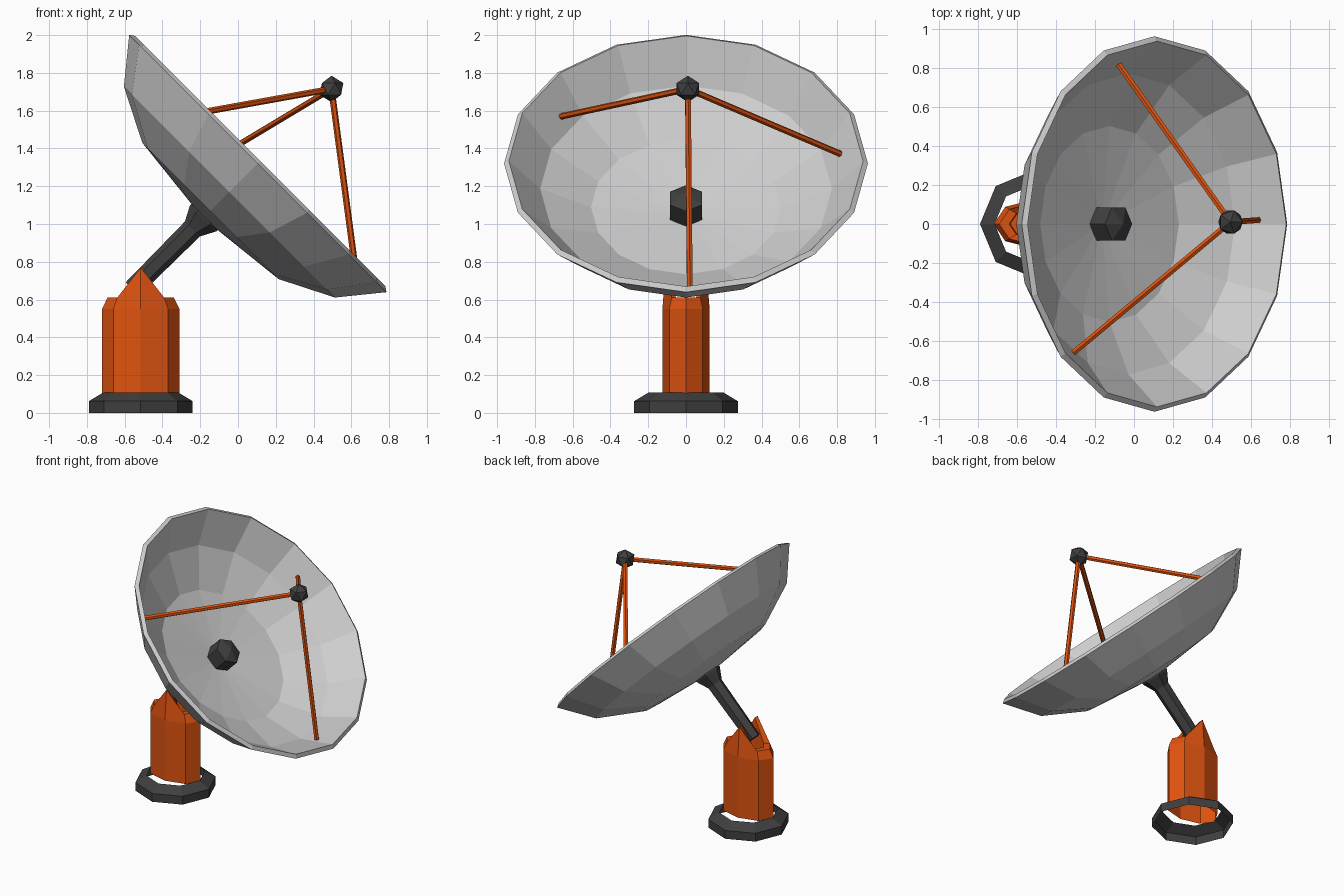
import bpy, bmesh, math
from mathutils import Matrix, Vector

if "Cube" in bpy.data.objects:
    bpy.data.objects.remove(bpy.data.objects["Cube"])


def material(name, rgb):
    m = bpy.data.materials.new(name)
    m.diffuse_color = (*rgb, 1)
    m.use_nodes = True
    m.node_tree.nodes["Principled BSDF"].inputs["Base Color"].default_value = m.diffuse_color
    return m


GREY = material("light grey", (0.62, 0.62, 0.62))
DARK = material("dark grey", (0.05, 0.05, 0.05))
ORANGE = material("orange", (0.72, 0.085, 0.005))


def finish(name, bm, mat, matrix=Matrix()):
    bmesh.ops.transform(bm, matrix=matrix, verts=bm.verts)
    me = bpy.data.meshes.new(name)
    bm.to_mesh(me)
    bm.free()
    me.materials.append(mat)
    ob = bpy.data.objects.new(name, me)
    bpy.context.collection.objects.link(ob)
    return ob


def lathe(name, profile, sides, mat, matrix=Matrix(), squash=1.0, lift=None):
    """Revolve (radius, height) points; radius 0 closes to a point."""
    bm = bmesh.new()
    rings = []
    for k, (r, z) in enumerate(profile):
        if r == 0:
            rings.append([bm.verts.new((0, 0, z))] * sides)
            continue
        ring = []
        for i in range(sides):
            t = 2 * math.pi * i / sides
            h = lift(k, i) if lift else 0
            ring.append(bm.verts.new((r * math.cos(t), squash * r * math.sin(t), z + h)))
        rings.append(ring)
    for lo, hi in zip(rings, rings[1:]):
        for i in range(sides):
            j = (i + 1) % sides
            bm.faces.new(list(dict.fromkeys((lo[i], lo[j], hi[j], hi[i]))))
    return finish(name, bm, mat, matrix)


def rod(name, a, b, radius, sides, mat):
    a, b = Vector(a), Vector(b)
    d = b - a
    bm = bmesh.new()
    bmesh.ops.create_cone(bm, cap_ends=True, segments=sides, radius1=radius,
                          radius2=radius, depth=d.length)
    m = Matrix.Translation((a + b) / 2) @ d.to_track_quat('Z', 'Y').to_matrix().to_4x4()
    return finish(name, bm, mat, m)


# Foot: open bevelled octagonal ring
foot = Matrix.Translation((-0.515, 0, 0))
lathe("base", [(0.275, 0), (0.275, 0.062), (0.2, 0.107)], 8, DARK, foot)

# Tower: squashed octagon, side corners pulled up into two fork peaks
lathe("tower",
      [(0.205, 0.1), (0.205, 0.55), (0.176, 0.61), (0.125, 0.61), (0.12, 0.53), (0, 0.53)],
      8, ORANGE, foot, squash=0.61,
      lift=lambda k, i: 0.16 if k in (2, 3) and i in (2, 6) else 0)

# Dish frame: origin at the rim centre, z along the dish axis
tilt = Matrix.Translation((0.105, 0, 1.32)) @ Matrix.Rotation(math.radians(45), 4, 'Y')

# Dish: thick faceted bowl
lathe("dish",
      [(0, -0.41), (0.51, -0.355), (0.79, -0.213), (0.963, 0),
       (0.938, 0.018), (0.772, -0.188), (0.503, -0.326), (0, -0.382)],
      16, GREY, tilt)

# Arm and hub passing through the dish
lathe("arm_and_hub",
      [(0, -0.94), (0.05, -0.94), (0.056, -0.49), (0.098, -0.41), (0.098, -0.26), (0, -0.225)],
      6, DARK, tilt)

# Feed and its three struts
feed = (0.495, 0.01, 1.715)
bm = bmesh.new()
bmesh.ops.create_icosphere(bm, subdivisions=1, radius=0.07)
finish("feed", bm, DARK, Matrix.Translation(feed))
for n, end in enumerate([(-0.31, -0.66, 1.57), (-0.08, 0.82, 1.37), (0.635, 0.02, 0.66)]):
    rod(f"strut_{n + 1}", feed, end, 0.017, 6, ORANGE)
